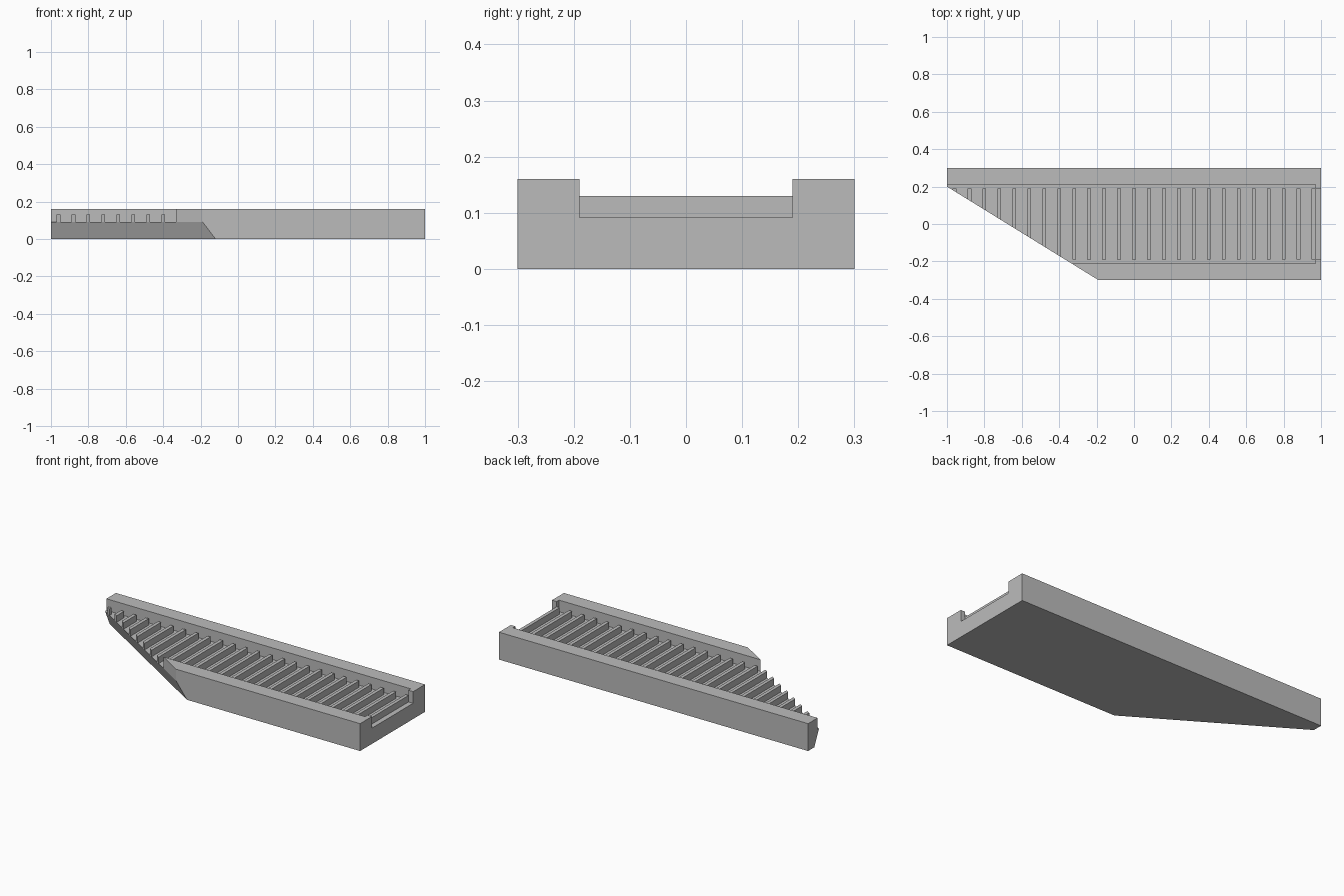
import bpy
import bmesh
from mathutils import Vector

cube = bpy.data.objects.get("Cube")
if cube:
    bpy.data.objects.remove(cube, do_unlink=True)

FLOOR, TOP, HALF, CHANNEL, RIB = 0.092, 0.16, 0.3, 0.212, 0.19

grey = bpy.data.materials.new("plain grey")
grey.use_nodes = True
grey.diffuse_color = (0.5, 0.5, 0.5, 1)
grey.node_tree.nodes["Principled BSDF"].inputs["Base Color"].default_value = (0.5, 0.5, 0.5, 1)

# Diagonal corner cut: upright above the floor level, undercut below it
start = Vector((-1, 0.2, FLOOR))
along = Vector((-0.19, -HALF, FLOOR)) - start
upright = along.cross(Vector((0, 0, 1))).normalized()
undercut = along.cross(Vector((-0.07, 0, FLOOR))).normalized()


def trim(bm, normal):
    """Remove everything outside a plane through the cut line and cap it."""
    geom = bm.verts[:] + bm.edges[:] + bm.faces[:]
    cut = bmesh.ops.bisect_plane(bm, geom=geom, plane_co=start, plane_no=normal,
                                 dist=1e-6, clear_outer=True)
    edges = [e for e in cut["geom_cut"] if isinstance(e, bmesh.types.BMEdge) and e.is_boundary]
    if edges:
        bmesh.ops.holes_fill(bm, edges=edges, sides=0)


def prism(name, profile, x0, x1, cuts=()):
    """Extrude a (y, z) profile along x, then trim it."""
    bm = bmesh.new()
    face = bm.faces.new([bm.verts.new((x0, y, z)) for y, z in profile])
    out = bmesh.ops.extrude_face_region(bm, geom=[face])
    moved = [v for v in out["geom"] if isinstance(v, bmesh.types.BMVert)]
    bmesh.ops.translate(bm, verts=moved, vec=(x1 - x0, 0, 0))
    bmesh.ops.recalc_face_normals(bm, faces=bm.faces[:])
    for normal in cuts:
        trim(bm, normal)
    bmesh.ops.recalc_face_normals(bm, faces=bm.faces[:])
    mesh = bpy.data.meshes.new(name)
    bm.to_mesh(mesh)
    bm.free()
    mesh.materials.append(grey)
    obj = bpy.data.objects.new(name, mesh)
    bpy.context.collection.objects.link(obj)
    return obj


def rect(y0, y1, z0, z1):
    return [(y0, z0), (y1, z0), (y1, z1), (y0, z1)]


# Channel body with two side rails
half_profile = [(HALF, 0), (HALF, TOP), (CHANNEL, TOP), (CHANNEL, FLOOR)]
profile = half_profile + [(-y, z) for y, z in reversed(half_profile)]
prism("channel_body", profile, -1, 1, (upright, undercut))

# End lips that narrow the channel mouth
for side, name in ((1, "back_lip"), (-1, "front_lip")):
    prism(name, rect(side * RIB, side * CHANNEL, FLOOR, TOP), 0.97, 1)

# Cross ribs along the channel floor
for i in range(-12, 13):
    x = i * 0.08
    prism(f"rib_{i + 13}", rect(-RIB, RIB, FLOOR, 0.13), x - 0.01, x + 0.01, (upright,))
